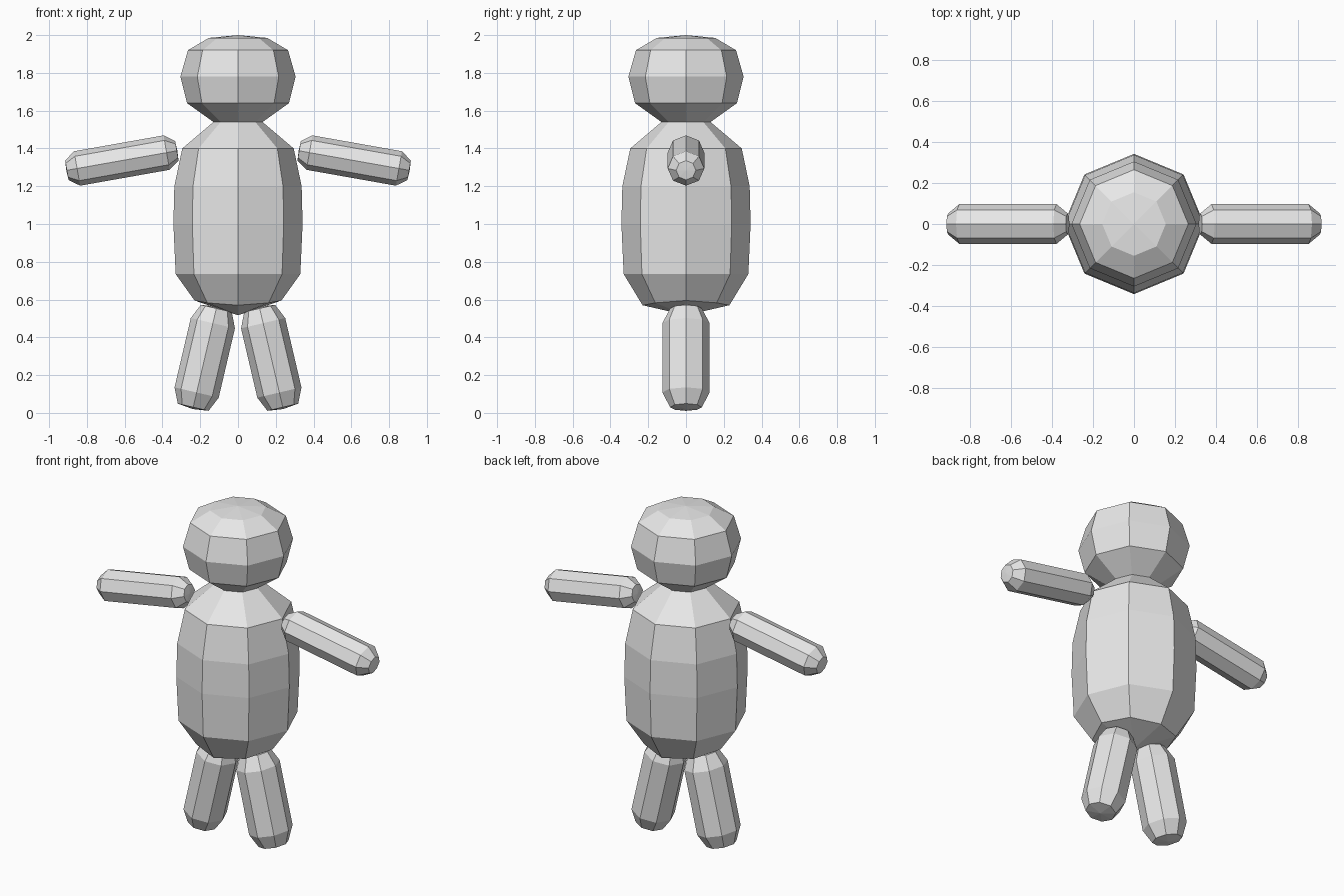
import bpy, bmesh, math
from mathutils import Matrix, Vector

if "Cube" in bpy.data.objects:
    bpy.data.objects.remove(bpy.data.objects["Cube"])

SIDES = 8
grey = bpy.data.materials.new("plain_grey")
grey.diffuse_color = (0.8, 0.8, 0.8, 1)
grey.use_nodes = True
grey.node_tree.nodes["Principled BSDF"].inputs["Base Color"].default_value = grey.diffuse_color


def lathe(name, rings, start_pole=None, end_pole=None, matrix=Matrix(), dip=0.0):
    """Octagonal solid from (height, radius x, radius y) rings, with optional poles."""
    bm = bmesh.new()
    loops = []
    for k, (z, rx, ry) in enumerate(rings):
        loop = []
        for i in range(SIDES):
            a = 2 * math.pi * i / SIDES
            lift = dip * math.cos(a) ** 2 if k == 0 else 0
            loop.append(bm.verts.new((rx * math.cos(a), ry * math.sin(a), z + lift)))
        loops.append(loop)
    for lo, hi in zip(loops, loops[1:]):
        for i in range(SIDES):
            j = (i + 1) % SIDES
            bm.faces.new((lo[i], lo[j], hi[j], hi[i]))
    for pole, loop in ((start_pole, loops[0]), (end_pole, loops[-1])):
        if pole is not None:
            tip = bm.verts.new((0, 0, pole))
            for i in range(SIDES):
                bm.faces.new((loop[i], loop[(i + 1) % SIDES], tip))
    bm.transform(matrix)
    bmesh.ops.recalc_face_normals(bm, faces=bm.faces[:])
    mesh = bpy.data.meshes.new(name)
    bm.to_mesh(mesh)
    bm.free()
    mesh.materials.append(grey)
    obj = bpy.data.objects.new(name, mesh)
    bpy.context.collection.objects.link(obj)
    return obj


def limb(name, start, end, r_in, r_y, cap_r, cap_len, tip):
    """Capsule between two ring centres in the xz plane."""
    p, q = Vector(start), Vector(end)
    d = q - p
    length = d.length
    angle = math.atan2(d.x, d.z)
    m = Matrix.Translation(p) @ Matrix.Rotation(angle, 4, 'Y')
    rings = [(-cap_len, cap_r, cap_r), (0, r_in, r_y),
             (length, r_in, r_y), (length + cap_len, cap_r, cap_r)]
    return lathe(name, rings, -cap_len - tip, length + cap_len + tip, m)


# body, open at the neck where the head joins
lathe("body", [(z, r, r) for z, r in (
    (0.57, 0.23), (0.735, 0.33), (1.0, 0.342), (1.2, 0.337),
    (1.4, 0.295), (1.54, 0.13))], start_pole=0.517, dip=0.025)

# head
lathe("head", [(z, r, r) for z, r in (
    (1.54, 0.13), (1.64, 0.27), (1.78, 0.305),
    (1.92, 0.265), (1.985, 0.155))], end_pole=2.0)

# arms and legs on both sides
for side, s in (("left", -1), ("right", 1)):
    limb(side + "_arm", (s * 0.378, 0, 1.378), (s * 0.852, 0, 1.294),
         0.0925, 0.097, 0.052, 0.055, 0.003)
    limb(side + "_leg", (s * 0.133, 0, 0.475), (s * 0.219, 0, 0.108),
         0.12, 0.125, 0.084, 0.08, 0.01)
